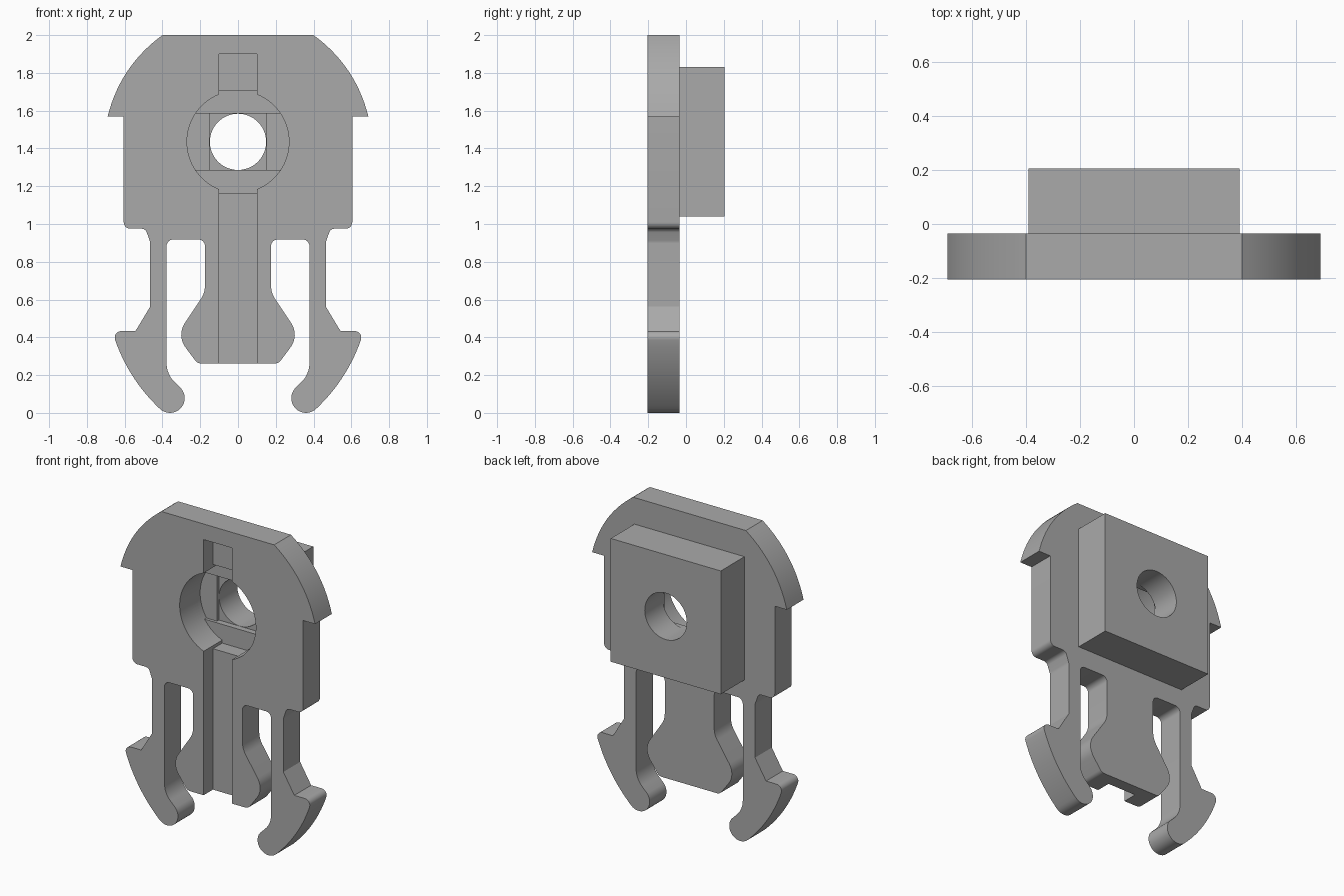
import bpy, bmesh, math
from mathutils import Vector

if "Cube" in bpy.data.objects:
    bpy.data.objects.remove(bpy.data.objects["Cube"])

GREY = bpy.data.materials.new("mid grey plastic")
GREY.use_nodes = True
GREY.diffuse_color = (0.4, 0.4, 0.4, 1)
GREY.node_tree.nodes["Principled BSDF"].inputs["Base Color"].default_value = (0.4, 0.4, 0.4, 1)

FRONT, STEP, BACK = -0.205, -0.035, 0.205   # depth of plate face, plate back, block back
HOLE_Z, HOLE_R, HEAD_R = 1.435, 0.15, 0.27
SLOT = 0.1                                   # half width of the slot
OVER = 0.05                                  # cutter overshoot


def prism(name, points, y0, y1):
    """Extrude an x-z outline from y0 to y1."""
    bm = bmesh.new()
    face = bm.faces.new([bm.verts.new((x, y0, z)) for x, z in points])
    out = bmesh.ops.extrude_face_region(bm, geom=[face])
    moved = [v for v in out["geom"] if isinstance(v, bmesh.types.BMVert)]
    bmesh.ops.translate(bm, vec=(0, y1 - y0, 0), verts=moved)
    bmesh.ops.recalc_face_normals(bm, faces=bm.faces)
    mesh = bpy.data.meshes.new(name)
    bm.to_mesh(mesh)
    bm.free()
    mesh.materials.append(GREY)
    obj = bpy.data.objects.new(name, mesh)
    bpy.context.collection.objects.link(obj)
    return obj


def rect(x, z0, z1):
    return [(-x, z0), (x, z0), (x, z1), (-x, z1)]


def circle(cx, cz, r, a0=0, a1=360, n=64):
    full = abs(a1 - a0) == 360
    angles = [math.radians(a0 + (a1 - a0) * i / (n if full else n - 1)) for i in range(n)]
    return [(cx + r * math.cos(a), cz + r * math.sin(a)) for a in angles]


def bulge(a, b, sag, n=14):
    """Inner points of a shallow arc from a to b, bowed to the left of travel."""
    a, b = Vector(a), Vector(b)
    side = Vector((a.y - b.y, b.x - a.x)).normalized()
    return [tuple(a.lerp(b, i / n) + side * sag * 4 * (i / n) * (1 - i / n)) + (0,)
            for i in range(1, n)]


def fillet(corners, n=8):
    """Round every (x, z, radius) corner of a closed outline."""
    result = []
    for i, (x, z, r) in enumerate(corners):
        p = Vector((x, z))
        u = (Vector(corners[i - 1][:2]) - p).normalized()
        v = (Vector(corners[(i + 1) % len(corners)][:2]) - p).normalized()
        if r == 0:
            result.append((x, z))
            continue
        half = u.angle(v) / 2
        start, end = p + u * r / math.tan(half), p + v * r / math.tan(half)
        centre = p + (u + v).normalized() * r / math.sin(half)
        a, b = start - centre, end - centre
        total = a.angle(b)
        for k in range(n + 1):
            t = total * k / n
            q = centre + (a * math.sin(total - t) + b * math.sin(t)) / math.sin(total)
            result.append(tuple(q))
    return result


# Half outline of the clip plate, from the top edge down to the tongue
shoulder, cap = (0.4, 2.0), (0.69, 1.57)
nose, toe = (0.668, 0.433), (0.415, 0.023)
half = [shoulder + (0,)] + bulge(shoulder, cap, 0.047) + [cap + (0,)]
half += [(0.605, 1.57, 0), (0.605, 0.975, 0.035), (0.49, 0.975, 0.03), (0.465, 0.905, 0.05)]
# Barbed side arm with rounded toe
half += [(0.465, 0.562, 0), (0.543, 0.433, 0), nose + (0.035,),
         (0.638, 0.352, 0)] + bulge((0.638, 0.352), toe, 0.022)
half += [p + (0,) for p in circle(0.36, 0.078, 0.078, -45, -220, 16)]
half += [(0.378, 0.205, 0.14)]
# Gap and central tongue
half += [(0.378, 0.918, 0.035), (0.175, 0.918, 0.035), (0.175, 0.635, 0.13),
         (0.325, 0.41, 0.11), (0.215, 0.262, 0.04)]
outline = fillet(half + [(-x, z, r) for x, z, r in reversed(half)])

plate = prism("clip_plate", outline, FRONT, STEP)
block = prism("back_block", rect(0.39, 1.04, 1.83), STEP, BACK)

# Recess levels: slot, screw head pocket, chord step, square step, through hole
head = circle(0, HOLE_Z, HEAD_R, n=96)
chord = [(x, max(HOLE_Z - HOLE_R, min(HOLE_Z + HOLE_R, z))) for x, z in head]
y = FRONT - OVER
floor, layer = -0.017, 0.019
cutters = [
    prism("slot_cutter", rect(SLOT, 0.1, 1.9), y, FRONT + 0.094),
    prism("head_cutter", head, y, floor),
    prism("relief_cutter", rect(SLOT, HOLE_Z - HEAD_R, HOLE_Z + HEAD_R), y, floor),
    prism("chord_cutter", chord, y, floor + layer),
    prism("square_cutter", rect(HOLE_R, HOLE_Z - HOLE_R, HOLE_Z + HOLE_R), y, floor + 2 * layer),
    prism("hole_cutter", circle(0, HOLE_Z, HOLE_R - 0.001), y, BACK + OVER),
]
for part in (plate, block):
    bpy.ops.object.select_all(action="DESELECT")
    part.select_set(True)
    bpy.context.view_layer.objects.active = part
    for cutter in cutters:
        mod = part.modifiers.new("cut", "BOOLEAN")
        mod.operation, mod.solver, mod.object = "DIFFERENCE", "EXACT", cutter
        bpy.ops.object.modifier_apply(modifier=mod.name)
    bpy.ops.object.shade_smooth_by_angle(angle=math.radians(25))
for cutter in cutters:
    bpy.data.objects.remove(cutter)
